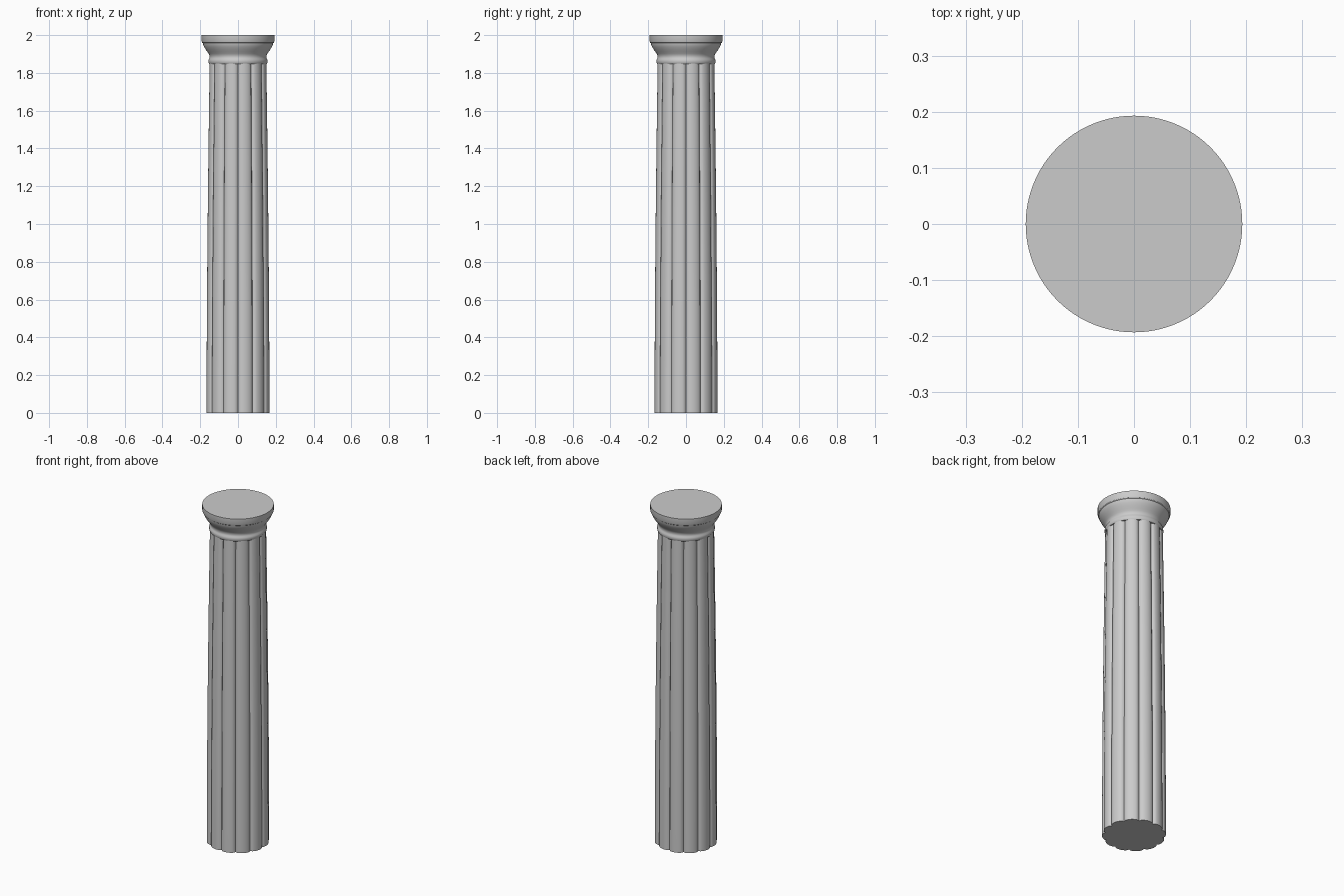
import bpy, bmesh, math

if "Cube" in bpy.data.objects:
    bpy.data.objects.remove(bpy.data.objects["Cube"])

LOBES, STEPS = 12, 10


def make_object(name, rings):
    """Skin a stack of closed rings and cap both ends."""
    bm = bmesh.new()
    loops = [[bm.verts.new(p) for p in ring] for ring in rings]
    n = len(loops[0])
    for a, b in zip(loops, loops[1:]):
        for i in range(n):
            j = (i + 1) % n
            bm.faces.new((a[i], a[j], b[j], b[i]))
    bm.faces.new(loops[0][::-1])
    bm.faces.new(loops[-1])
    me = bpy.data.meshes.new(name)
    bm.to_mesh(me)
    bm.free()
    ob = bpy.data.objects.new(name, me)
    bpy.context.collection.objects.link(ob)
    bpy.ops.object.select_all(action='DESELECT')
    ob.select_set(True)
    bpy.context.view_layer.objects.active = ob
    bpy.ops.object.shade_smooth_by_angle(angle=math.radians(32))
    return ob


def lobed_ring(radius, z):
    """Rounded lobes meeting in sharp creases every 30 degrees."""
    pts = []
    for i in range(LOBES * STEPS):
        a = 2 * math.pi * i / (LOBES * STEPS)
        t = 2 * (i % STEPS) / STEPS - 1
        r = radius * (0.905 + 0.095 * math.sqrt(max(0, 1 - t * t)))
        pts.append((r * math.cos(a), r * math.sin(a), z))
    return pts


def round_ring(r, z, n=96):
    return [(r * math.cos(2 * math.pi * i / n), r * math.sin(2 * math.pi * i / n), z)
            for i in range(n)]


# Shaft with a gently swelling taper
rings = []
for k in range(17):
    t = k / 16
    rings.append(lobed_ring(0.170 - 0.017 * t ** 1.7, 1.852 * t))
make_object("fluted_shaft", rings)

# Turned capital: neck ring, hollow, flared bowl, top slab
profile = [(0.152, 1.848), (0.155, 1.853), (0.156, 1.862), (0.155, 1.871),
           (0.151, 1.877), (0.150, 1.885), (0.151, 1.893), (0.155, 1.901),
           (0.162, 1.911), (0.171, 1.924), (0.179, 1.937), (0.184, 1.948),
           (0.186, 1.957), (0.190, 1.960), (0.193, 1.968), (0.193, 2.0)]
make_object("capital", [round_ring(r, z) for r, z in profile])
